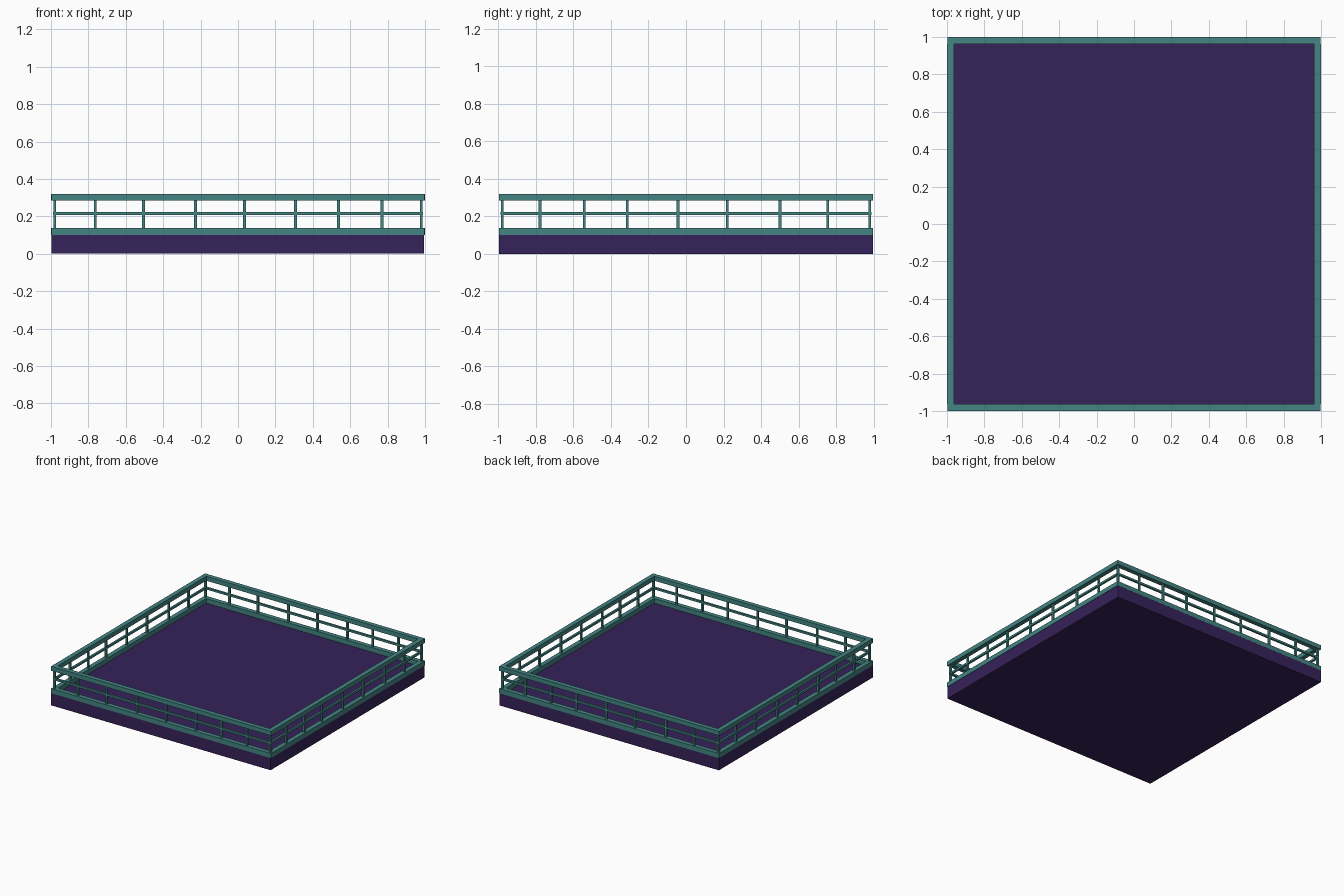
import bpy

if "Cube" in bpy.data.objects:
    bpy.data.objects.remove(bpy.data.objects["Cube"])


def material(name, rgb):
    m = bpy.data.materials.new(name)
    m.diffuse_color = (*rgb, 1)
    m.use_nodes = True
    m.node_tree.nodes["Principled BSDF"].inputs["Base Color"].default_value = m.diffuse_color
    return m


purple = material("dark_purple", (0.037, 0.016, 0.102))
teal = material("teal", (0.056, 0.235, 0.225))


def box(name, x, y, z, mat):
    """Axis-aligned box from (min, max) ranges."""
    bpy.ops.mesh.primitive_cube_add(size=1, location=[sum(r) / 2 for r in (x, y, z)])
    ob = bpy.context.object
    ob.name = name
    ob.scale = [r[1] - r[0] for r in (x, y, z)]
    bpy.ops.object.transform_apply(location=False, rotation=False, scale=True)
    ob.data.materials.append(mat)
    return ob


def around(c, h):
    return (c - h, c + h)


# Floor slab
box("platform", (-0.998, 0.995), (-0.998, 0.998), (0, 0.1), purple)

# Rails: name, z range, half thickness, half length
RAILS = [("bottom_rail", (0.1, 0.138), 0.0185, 0.998),
         ("middle_rail", (0.206, 0.222), 0.008, 0.99),
         ("top_rail", (0.284, 0.32), 0.0185, 0.998)]
C = 0.98  # centre line of the railing
for name, z, h, length in RAILS:
    for s, side in ((-1, "front"), (1, "back")):
        box(f"{side}_{name}", (-length, length), around(s * C, h), z, teal)
    for s, side in ((-1, "left"), (1, "right")):
        inner = C - h  # butt against the front and back rails
        box(f"{side}_{name}", around(s * C, h), (-inner, inner), z, teal)

# Posts, unevenly spaced, the same on opposite sides
XS = [-0.763, -0.505, -0.227, 0.035, 0.307, 0.537, 0.77]
YS = [-0.778, -0.543, -0.313, -0.042, 0.22, 0.502, 0.756]
spots = [(x, s * C) for x in XS for s in (-1, 1)]
spots += [(s * C, y) for y in YS for s in (-1, 1)]
spots += [(a * C, b * C) for a in (-1, 1) for b in (-1, 1)]
for x, y in spots:
    box("post", around(x, 0.0075), around(y, 0.0075), (0.13, 0.29), teal)
